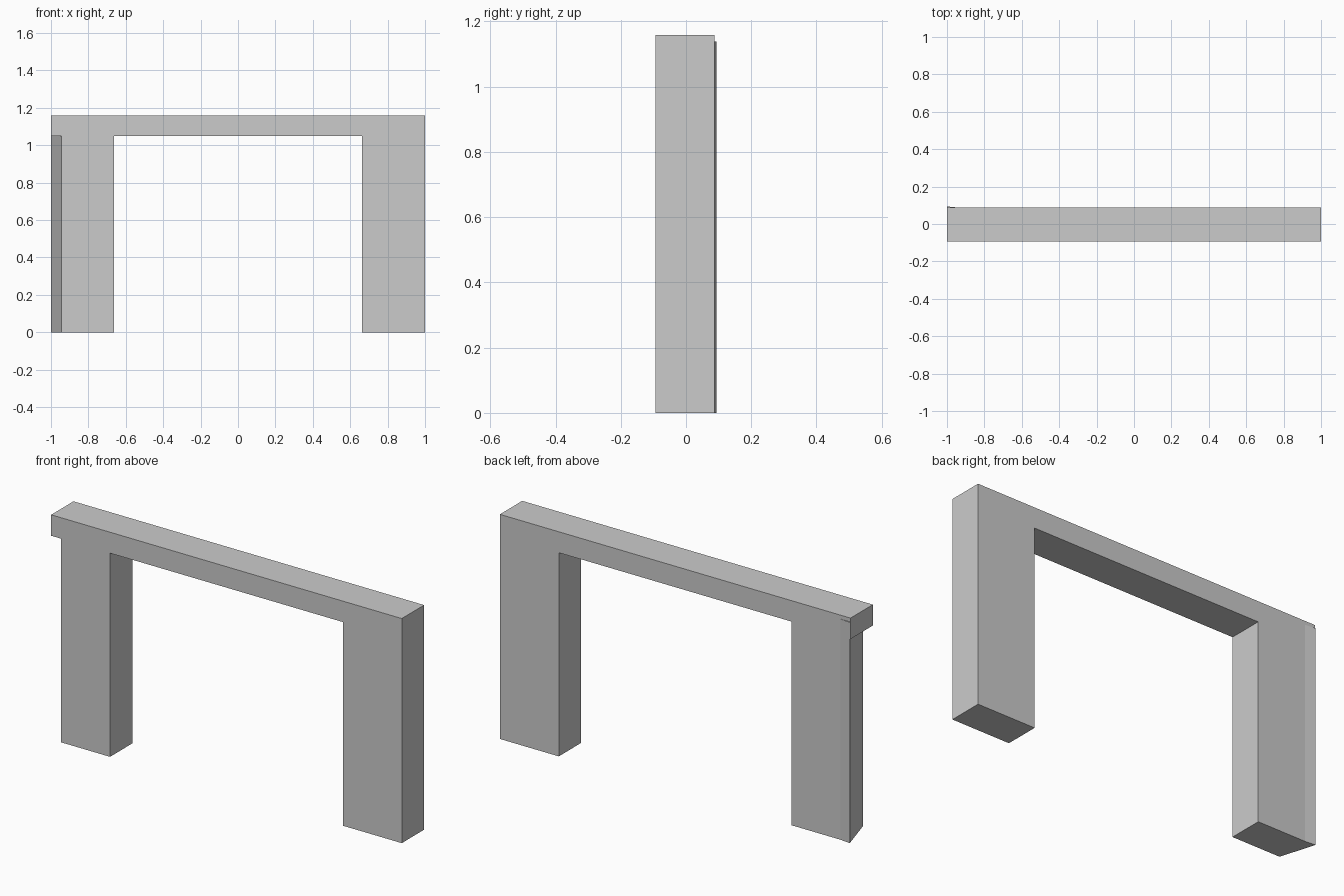
import bpy
import bmesh

cube = bpy.data.objects.get("Cube")
if cube:
    bpy.data.objects.remove(cube, do_unlink=True)

GREY = (0.6, 0.6, 0.6, 1.0)
stone = bpy.data.materials.new("light_grey")
stone.use_nodes = True
stone.diffuse_color = GREY
stone.node_tree.nodes["Principled BSDF"].inputs["Base Color"].default_value = GREY


def prism(name, outline, direction):
    """Extrude a closed 3D outline along a direction into a solid object."""
    bm = bmesh.new()
    base = bm.faces.new([bm.verts.new(p) for p in outline])
    moved = bmesh.ops.extrude_face_region(bm, geom=[base], use_keep_orig=True)
    verts = [g for g in moved["geom"] if isinstance(g, bmesh.types.BMVert)]
    bmesh.ops.translate(bm, verts=verts, vec=direction)
    bmesh.ops.recalc_face_normals(bm, faces=bm.faces)
    mesh = bpy.data.meshes.new(name)
    bm.to_mesh(mesh)
    bm.free()
    mesh.materials.append(stone)
    obj = bpy.data.objects.new(name, mesh)
    bpy.context.collection.objects.link(obj)
    return obj


FRONT, BACK, FLARE_BACK = -0.094, 0.088, 0.094
UNDER, TOP = 1.05, 1.158
INNER, NOTCH = 0.664, -0.943

# Beam and both legs, as one profile running front to back
profile = [(-1, TOP), (-1, UNDER), (NOTCH, UNDER), (NOTCH, 0), (-INNER, 0),
           (-INNER, UNDER), (INNER, UNDER), (INNER, 0), (1, 0), (1, TOP)]
prism("arch_frame", [(x, FRONT, z) for x, z in profile], (0, BACK - FRONT, 0))

# Slanted outer side of the right leg, with its slim lip behind the beam
footprint = [(NOTCH, FRONT), (NOTCH, BACK), (-1, FLARE_BACK)]
prism("right_leg_flare", [(x, y, 0) for x, y in footprint], (0, 0, 1.138))
